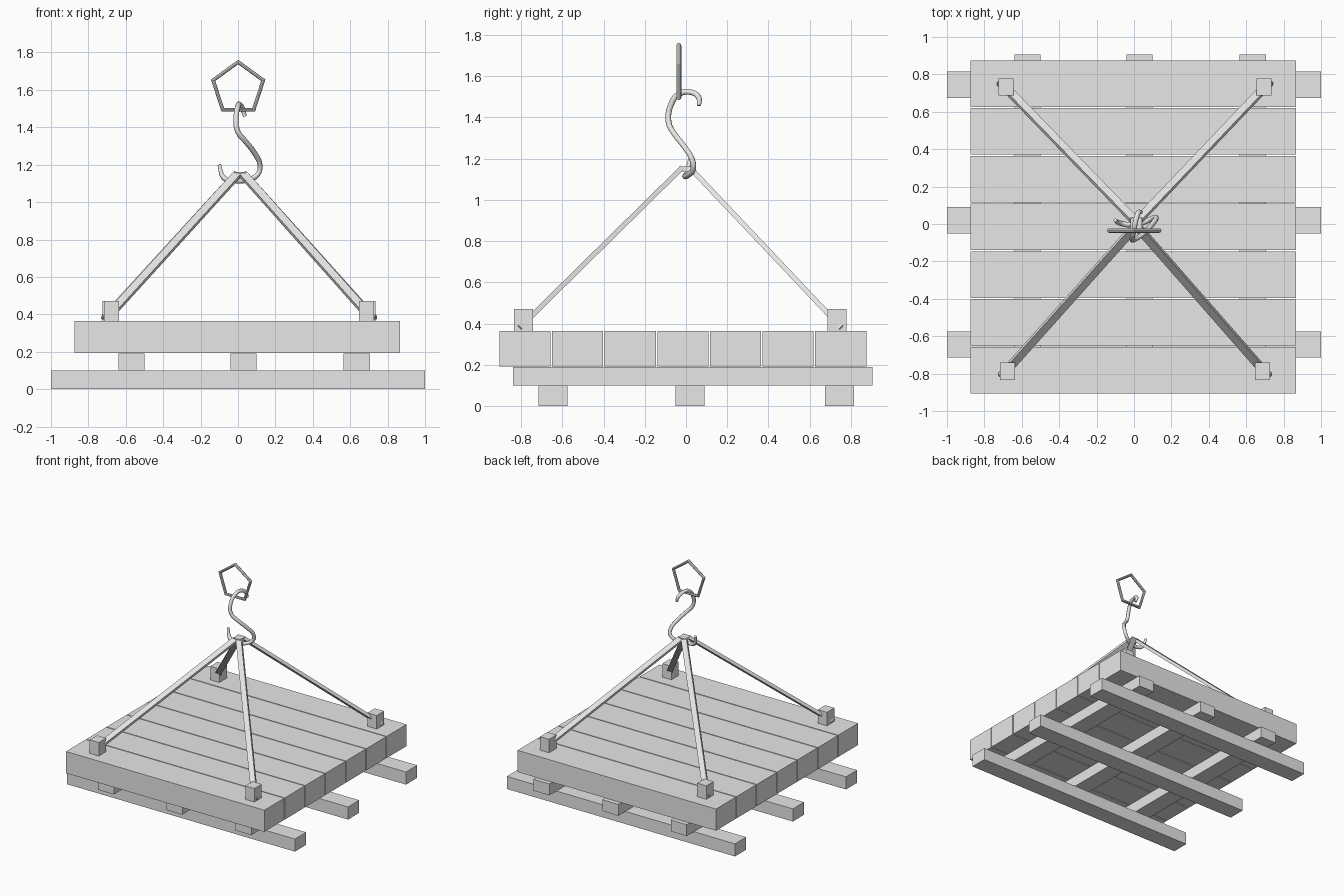
import bpy
import math
from mathutils import Vector, Matrix

cube = bpy.data.objects.get("Cube")
if cube:
    bpy.data.objects.remove(cube, do_unlink=True)

grey = bpy.data.materials.new("plain_grey")
grey.use_nodes = True
grey.diffuse_color = (0.8, 0.8, 0.8, 1)
grey.node_tree.nodes["Principled BSDF"].inputs["Base Color"].default_value = (0.8, 0.8, 0.8, 1)


def box(name, x, y, z):
    """Box from (min, max) pairs on each axis."""
    lo, hi = Vector((x[0], y[0], z[0])), Vector((x[1], y[1], z[1]))
    bpy.ops.mesh.primitive_cube_add(size=1)
    ob = bpy.context.object
    ob.name = name
    ob.data.transform(Matrix.Translation((lo + hi) / 2) @ Matrix.Diagonal((*(hi - lo), 1)))
    ob.data.materials.append(grey)
    return ob


def strap(name, start, end, width, thick):
    """Flat bar between two points, its broad face tilted about the x axis."""
    start, end = Vector(start), Vector(end)
    d = (end - start).normalized()
    n = Vector((1, 0, 0)).cross(d).normalized()
    w = n.cross(d)
    ob = box(name, (-width / 2, width / 2), (-thick / 2, thick / 2), (0, (end - start).length))
    turn = Matrix((w, n, d)).transposed()
    if turn.determinant() < 0:
        turn = Matrix((-w, n, d)).transposed()
    ob.data.transform(Matrix.Translation(start) @ turn.to_4x4())


# Pallet: runners, cross beams and deck planks
for i, y in enumerate((-0.645, 0.02, 0.745)):
    box(f"runner_{i + 1}", (-1, 1), (y - 0.07, y + 0.07), (0, 0.1))
for i, x in enumerate((-0.57, 0.03, 0.635)):
    box(f"cross_beam_{i + 1}", (x - 0.07, x + 0.07), (-0.84, 0.905), (0.1, 0.19))
for i in range(7):
    y = -0.905 + i * 0.2552
    box(f"deck_plank_{i + 1}", (-0.875, 0.865), (y, y + 0.248), (0.193, 0.365))

# Corner blocks and the straps rising to the hook
corners = {"front_right": (-0.677, -0.787), "front_left": (0.687, -0.787),
           "back_right": (-0.684, 0.733), "back_left": (0.695, 0.733)}
for name, (x, y) in corners.items():
    box(f"{name}_block", (x - 0.04, x + 0.04), (y - 0.046, y + 0.046), (0.365, 0.472))
    sx, sy = math.copysign(1, x), math.copysign(1, y)
    strap(f"{name}_strap", (0.012 + sx * 0.015, sy * 0.025, 1.15),
          (x + sx * 0.03, y + sy * 0.025, 0.375), 0.042, 0.024)
for side, x in (("right", -0.003), ("left", 0.027)):
    box(f"{side}_strap_saddle", (x - 0.016, x + 0.016), (-0.035, 0.035), (1.138, 1.162))

# Bent S-shaped hook
path = [(0.037, 0.063, 1.458), (0.025, 0.062, 1.496), (0.01, 0.025, 1.522),
        (0, -0.035, 1.513), (-0.01, -0.075, 1.457), (-0.003, -0.085, 1.38),
        (0.04, -0.06, 1.325), (0.09, -0.01, 1.26), (0.118, 0.03, 1.195),
        (0.107, 0.035, 1.15), (0.055, 0.01, 1.12), (-0.016, -0.005, 1.115),
        (-0.075, 0.005, 1.128), (-0.1, 0.02, 1.2)]
curve = bpy.data.curves.new("hook", "CURVE")
curve.dimensions = "3D"
curve.bevel_depth = 0.014
curve.bevel_resolution = 2
curve.resolution_u = 3
curve.use_fill_caps = True
spline = curve.splines.new("BEZIER")
spline.bezier_points.add(len(path) - 1)
for i, (point, co) in enumerate(zip(spline.bezier_points, path)):
    point.co = co
    point.handle_left_type = point.handle_right_type = "AUTO"
    point.radius = 0.7 if i in (0, len(path) - 1) else 1
curve.materials.append(grey)
hook = bpy.data.objects.new("hook", curve)
bpy.context.collection.objects.link(hook)

# Five-sided ring the hook hangs from
bpy.ops.mesh.primitive_torus_add(major_segments=5, minor_segments=8,
                                 major_radius=0.141, minor_radius=0.012)
ring = bpy.context.object
ring.name = "hanging_ring"
ring.data.transform(Matrix.Translation((0.001, -0.035, 1.608))
                    @ Matrix.Rotation(math.pi / 2, 4, "X")
                    @ Matrix.Rotation(math.pi / 2, 4, "Z"))
ring.data.materials.append(grey)
